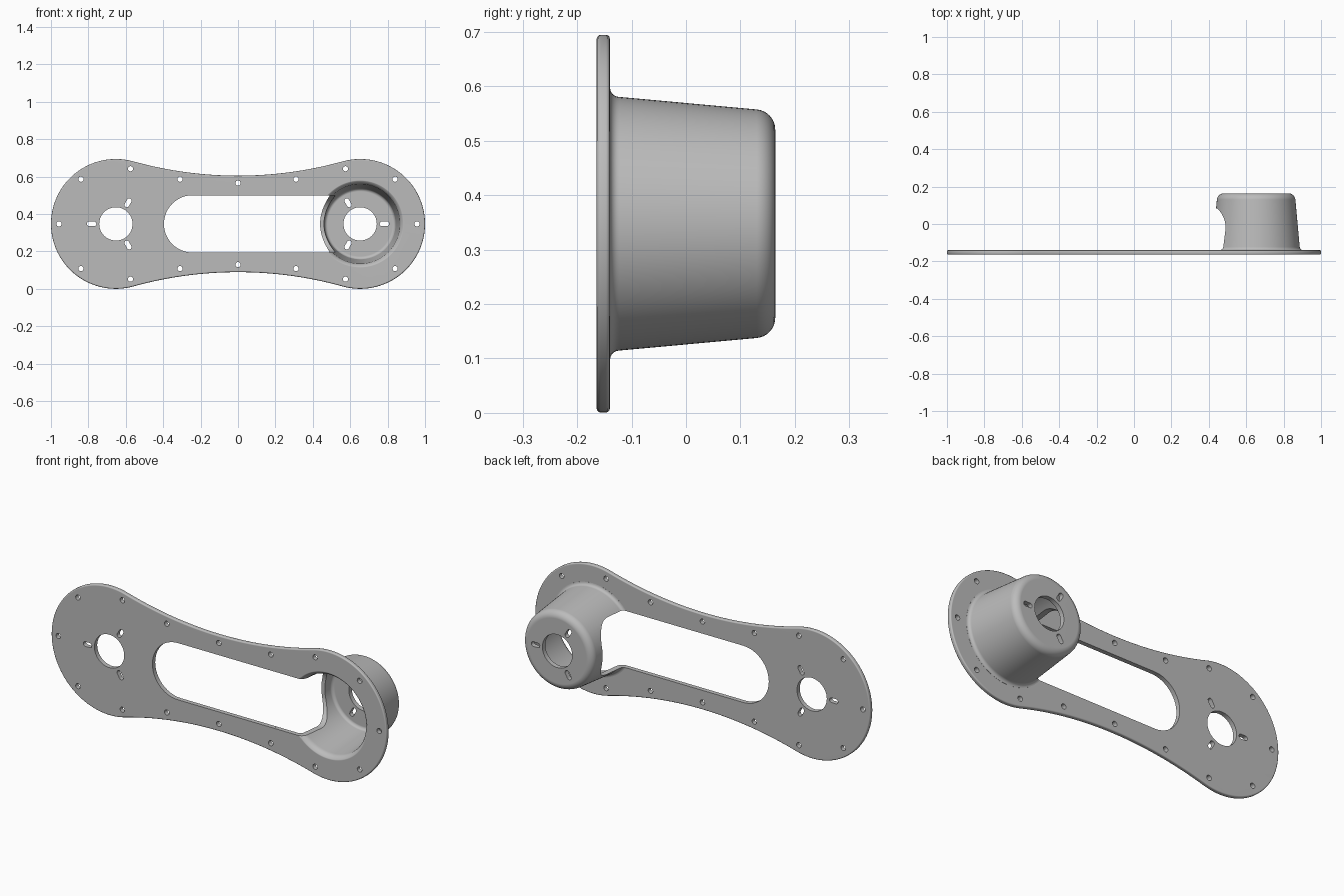
import bpy, bmesh
from math import sin, cos, radians, pi, atan2, hypot

if "Cube" in bpy.data.objects:
    bpy.data.objects.remove(bpy.data.objects["Cube"], do_unlink=True)

CX, CZ, END_R = 0.653, 0.3475, 0.347      # end lobe centre and radius
WAIST = 0.258                             # half height at the middle
FRONT, BACK = -0.164, -0.14               # plate faces
SLOT_HALF = 0.153


def arc(cx, cy, r, a0, a1, n):
    """Points on an arc, angles in degrees."""
    return [(cx + r * cos(radians(a0 + (a1 - a0) * i / n)),
             cy + r * sin(radians(a0 + (a1 - a0) * i / n))) for i in range(n + 1)]


def loft(bm, rings):
    """Closed skin through rings of equal length, capped at both ends."""
    loops = [[bm.verts.new(p) for p in ring] for ring in rings]
    faces = [bm.faces.new(loops[0]), bm.faces.new(loops[-1])]
    for a, b in zip(loops, loops[1:]):
        for i in range(len(a)):
            j = (i + 1) % len(a)
            faces.append(bm.faces.new((a[i], a[j], b[j], b[i])))
    bmesh.ops.recalc_face_normals(bm, faces=faces)
    return faces


def prism(bm, outline, y0, y1):
    return loft(bm, [[(x, y, z) for x, z in outline] for y in (y0, y1)])


def turned(bm, profile, n=96):
    """Solid of revolution about the cup axis from (radius, y) points."""
    return loft(bm, [[(CX + r * cos(2 * pi * i / n), y, CZ + r * sin(2 * pi * i / n))
                      for i in range(n)] for r, y in profile])


def capsule(cx, cz, half, r, angle):
    """Rounded slot outline."""
    pts = arc(half, 0, r, -90, 90, 8) + arc(-half, 0, r, 90, 270, 8)
    c, s = cos(radians(angle)), sin(radians(angle))
    return [(cx + x * c - y * s, cz + x * s + y * c) for x, y in pts]


def make(name, bm):
    me = bpy.data.meshes.new(name)
    bm.to_mesh(me)
    bm.free()
    ob = bpy.data.objects.new(name, me)
    bpy.context.collection.objects.link(ob)
    return ob


def combine(body, tool, operation):
    tool.hide_render = True
    bpy.context.view_layer.objects.active = body
    mod = body.modifiers.new("combine", 'BOOLEAN')
    mod.operation, mod.solver, mod.object = operation, 'EXACT', tool
    bpy.ops.object.modifier_apply(modifier=mod.name)
    bpy.data.objects.remove(tool, do_unlink=True)


# Plate outline: two round lobes joined by tangent concave arcs
sag = (CX**2 + WAIST**2 - END_R**2) / (2 * (END_R - WAIST))
tilt = atan2(CX, WAIST + sag) * 180 / pi
outline = arc(CX, CZ, END_R, -90 - tilt, 90 + tilt, 64)
outline += arc(0, CZ + WAIST + sag, sag, -90 + tilt, -90 - tilt, 32)[1:-1]
outline += arc(-CX, CZ, END_R, 90 - tilt, 270 + tilt, 64)
outline += arc(0, CZ - WAIST - sag, sag, 90 + tilt, 90 - tilt, 32)[1:-1]
bm = bmesh.new()
caps = prism(bm, outline, FRONT, BACK)[:2]
rim = list({e for f in caps for e in f.edges})
bmesh.ops.bevel(bm, geom=rim, offset=0.007, segments=3, profile=0.5, affect='EDGES')
plate = make("arm_cover_plate", bm)

# Cup body with a filleted foot and rounded end
bm = bmesh.new()
turned(bm, [(0.25, -0.153)] + arc(0.25, -0.1225, 0.017, 270, 180, 6)
       + arc(0.173, 0.127, 0.037, 5, 90, 8))
combine(plate, make("cup_body", bm), 'UNION')

# Cup hollow with a rolled mouth
bm = bmesh.new()
turned(bm, [(0.25, -0.2)] + arc(0.25, -0.13, 0.038, 270, 180, 8)
       + arc(0.173, 0.122, 0.017, 5, 90, 5))
combine(plate, make("cup_hollow", bm), 'DIFFERENCE')

# Long window in the plate, round at its outer end
bm = bmesh.new()
prism(bm, arc(-0.243, CZ, SLOT_HALF, 90, 270, 24)
      + [(0.35, CZ - SLOT_HALF), (0.35, CZ + SLOT_HALF)], -0.2, -0.05)
combine(plate, make("window_cutter", bm), 'DIFFERENCE')

# Window continuing into the side of the cup, with rounded corners
half, corner, top = SLOT_HALF + 0.0002, 0.115, 0.083
side = [(-half, -0.2), (half, -0.2)]
side += arc(half - corner, top - corner, corner, 0, 90, 10)
side += arc(corner - half, top - corner, corner, 90, 180, 10)
bm = bmesh.new()
loft(bm, [[(x, y, CZ + z) for z, y in side] for x in (0.33, 0.62)])
combine(plate, make("cup_opening_cutter", bm), 'DIFFERENCE')

# Shaft bores with three slots each, and screw holes around the rim
bm = bmesh.new()
for sign, y0, y1 in ((-1, -0.2, -0.1), (1, 0.1, 0.2)):
    prism(bm, arc(sign * CX, CZ, 0.089, 0, 352.5, 47), y0, y1)
    for a in (0, 120, 240):
        dx, dz = sign * cos(radians(a)), sin(radians(a))
        prism(bm, capsule(sign * CX + 0.13 * dx, CZ + 0.13 * dz, 0.013, 0.0125,
                          atan2(dz, dx) * 180 / pi), y0, y1)
screws = {(s * x, t * z) for x, z in ((0.957, 0), (0.84, 0.239), (0.575, 0.295),
                                      (0.31, 0.239), (0, 0.218))
          for s in (-1, 1) for t in (-1, 1)}
for x, z in sorted(screws):
    prism(bm, arc(x, CZ + z, 0.014, 0, 337.5, 15), -0.2, -0.1)
combine(plate, make("hole_cutters", bm), 'DIFFERENCE')

# Grey finish and shading
mat = bpy.data.materials.new("plain_grey")
mat.use_nodes = True
grey = (0.5, 0.5, 0.5, 1)
mat.diffuse_color = grey
mat.node_tree.nodes["Principled BSDF"].inputs["Base Color"].default_value = grey
plate.data.materials.clear()
plate.data.materials.append(mat)
bpy.ops.object.select_all(action='DESELECT')
plate.select_set(True)
bpy.context.view_layer.objects.active = plate
bpy.ops.object.shade_smooth_by_angle(angle=radians(35))
weighted = plate.modifiers.new("weighted_normals", 'WEIGHTED_NORMAL')
weighted.keep_sharp = True
